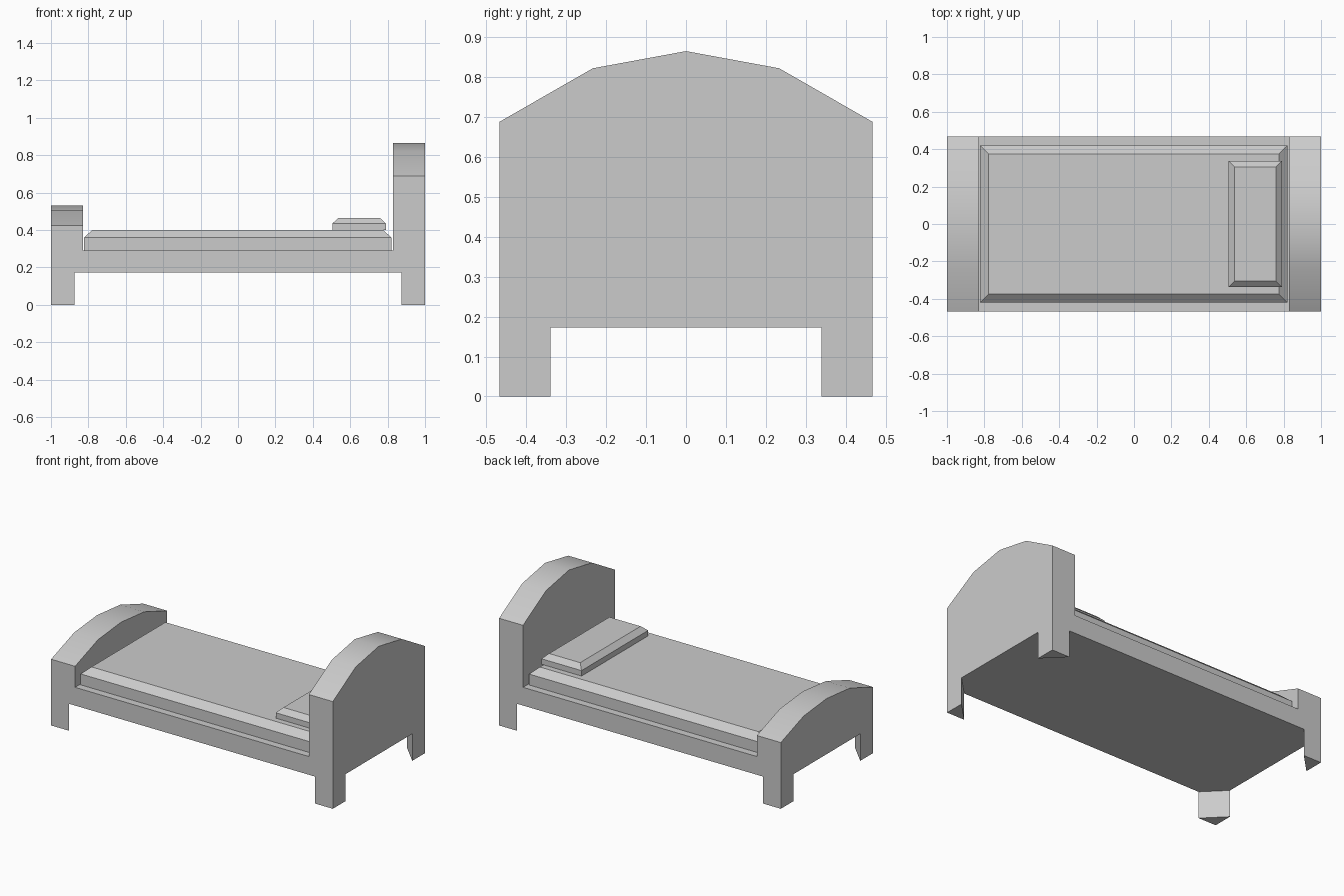
import bpy, bmesh, math
from mathutils import Vector

if "Cube" in bpy.data.objects:
    bpy.data.objects.remove(bpy.data.objects["Cube"])

HALF_Y = 0.467      # half bed width
BASE_Z = 0.173      # underside of the frame


def prism(name, outline, offset):
    """Extrude a flat outline of 3D points along an offset vector."""
    bm = bmesh.new()
    face = bm.faces.new([bm.verts.new(p) for p in outline])
    ext = bmesh.ops.extrude_face_region(bm, geom=[face], use_keep_orig=True)
    verts = [g for g in ext["geom"] if isinstance(g, bmesh.types.BMVert)]
    bmesh.ops.translate(bm, verts=verts, vec=Vector(offset))
    return finish(name, bm)


def finish(name, bm):
    bmesh.ops.recalc_face_normals(bm, faces=bm.faces[:])
    mesh = bpy.data.meshes.new(name)
    bm.to_mesh(mesh)
    bm.free()
    obj = bpy.data.objects.new(name, mesh)
    bpy.context.collection.objects.link(obj)
    return obj


def block(name, x0, x1, y, z0, z1, z2=None, inset=0.0):
    """Box from z0 to z1, with an optional sloped rim rising to z2."""
    rings = [(0, z0), (0, z1)] + ([(inset, z2)] if z2 else [])
    bm = bmesh.new()
    loops = [[bm.verts.new(p) for p in ((x0 + i, -y + i, z), (x1 - i, -y + i, z),
                                        (x1 - i, y - i, z), (x0 + i, y - i, z))]
             for i, z in rings]
    bm.faces.new(loops[0])
    bm.faces.new(loops[-1])
    for a, b in zip(loops, loops[1:]):
        for k in range(4):
            n = (k + 1) % 4
            bm.faces.new((a[k], a[n], b[n], b[k]))
    return finish(name, bm)


def end_board(name, x0, x1, side, mid, peak):
    """Board with a low-poly arched top."""
    profile = [(-HALF_Y, BASE_Z), (HALF_Y, BASE_Z), (HALF_Y, side),
               (HALF_Y / 2, mid), (0, peak), (-HALF_Y / 2, mid), (-HALF_Y, side)]
    obj = prism(name, [(x0, y, z) for y, z in profile], (x1 - x0, 0, 0))
    # soften only the shallow arch edges
    bpy.ops.object.select_all(action="DESELECT")
    obj.select_set(True)
    bpy.context.view_layer.objects.active = obj
    bpy.ops.object.shade_smooth_by_angle(angle=math.radians(30))
    return obj


# Frame and the two arched ends
block("bed_frame", -0.83, 0.83, HALF_Y, BASE_Z, 0.29)
end_board("headboard", 0.83, 1.0, 0.688, 0.822, 0.865)
end_board("footboard", -1.0, -0.83, 0.425, 0.507, 0.53)

# Mattress and pillow with bevelled rims
block("mattress", -0.823, 0.82, 0.42, 0.29, 0.36, 0.40, 0.045)
block("pillow", 0.505, 0.79, 0.338, 0.40, 0.435, 0.465, 0.032)

# Triangular corner legs
for x_name, sx in (("head", 1), ("foot", -1)):
    for y_name, sy in (("front", -1), ("back", 1)):
        corner = [(sx, sy * HALF_Y, 0), (sx * 0.873, sy * HALF_Y, 0),
                  (sx, sy * 0.339, 0)]
        prism(f"{x_name}_{y_name}_leg", corner, (0, 0, BASE_Z))
